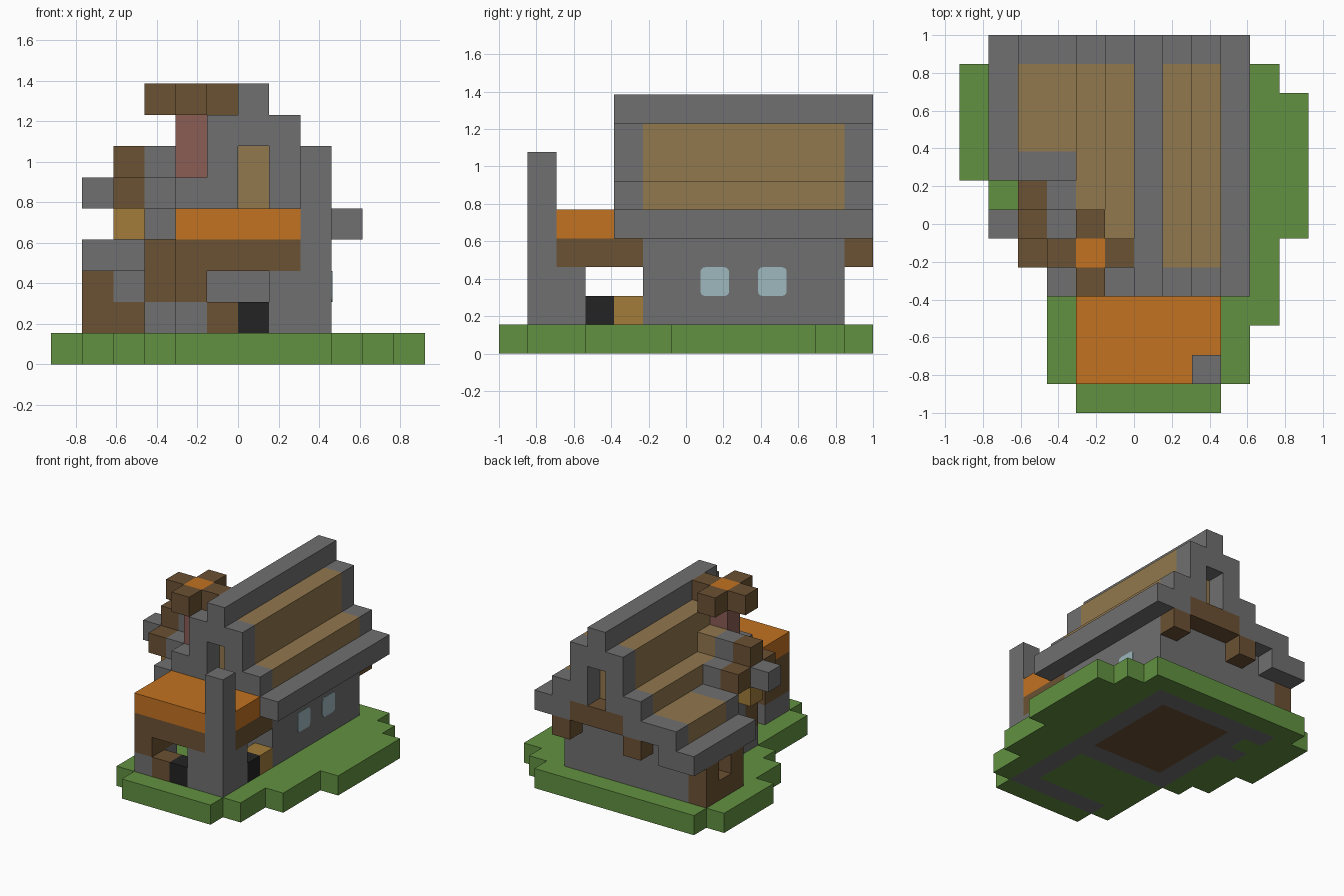
import bpy, bmesh
from mathutils import Vector

U = 2 / 13                       # edge length of one block
ORIGIN = Vector((-6, -6.5, 0))   # grid corner, in blocks

if "Cube" in bpy.data.objects:
    bpy.data.objects.remove(bpy.data.objects["Cube"], do_unlink=True)


def material(name, r, g, b):
    lin = [((c / 255 + 0.055) / 1.055) ** 2.4 for c in (r, g, b)] + [1]
    m = bpy.data.materials.new(name)
    m.use_nodes = True
    m.diffuse_color = lin
    bsdf = m.node_tree.nodes["Principled BSDF"]
    bsdf.inputs["Base Color"].default_value = lin
    bsdf.inputs["Roughness"].default_value = 0.9
    return m


grass = material("grass_green", 98, 145, 65)
stone = material("stone_grey", 112, 112, 112)
wood = material("dark_wood", 107, 81, 51)
thatch = material("tan_thatch", 146, 120, 78)
orange = material("orange", 195, 114, 33)
crate = material("yellow_wood", 162, 124, 58)
brick = material("red_brick", 138, 93, 85)
black = material("black_iron", 35, 35, 35)
glass = material("pale_glass", 158, 184, 190)

cells, parts = {}, {}


def part(name, mat, *boxes):
    """Fill boxes of blocks: (x0, x1, y0, y1, z0, z1); later parts replace earlier ones."""
    parts[name] = mat
    for x0, x1, y0, y1, z0, z1 in boxes:
        for x in range(x0, x1):
            for y in range(y0, y1):
                for z in range(z0, z1):
                    cells[x, y, z] = name


def carve(x, y, z):
    cells.pop((x, y, z), None)


# Ground with the foundation and floor set into it
part("lawn", grass, (4, 9, 0, 1, 0, 1), (3, 10, 1, 13, 0, 1), (10, 11, 3, 12, 0, 1),
     (11, 12, 6, 11, 0, 1), (2, 3, 5, 13, 0, 1), (1, 2, 6, 13, 0, 1), (0, 1, 8, 12, 0, 1))
part("foundation", stone, (8, 9, 1, 12, 0, 1), (4, 9, 1, 2, 0, 1), (3, 9, 5, 12, 0, 1),
     (2, 3, 11, 12, 0, 1), (2, 3, 9, 10, 0, 1))
part("floor", wood, (4, 8, 6, 11, 0, 1))

# House walls and side wing
part("house_walls", stone, (3, 9, 5, 12, 1, 4))
part("corner_timber", wood, (3, 4, 5, 6, 2, 4))
part("wing_wall", stone, (2, 3, 11, 12, 1, 4), (2, 3, 9, 10, 2, 4))
part("wing_timber", wood, (1, 2, 9, 12, 1, 3), (2, 3, 9, 10, 1, 2))
carve(1, 10, 2)

# Stepped roof
part("roof_thatch", thatch, (4, 9, 5, 12, 4, 6), (5, 8, 5, 12, 6, 8), (2, 4, 9, 12, 4, 5))
part("roof_eaves", stone, (9, 10, 4, 13, 4, 5), (3, 4, 4, 9, 4, 5), (1, 2, 8, 13, 3, 4))
part("roof_ridge", stone, (6, 7, 4, 13, 8, 9))
for name, y in (("front_gable", 4), ("back_gable", 12)):
    part(name, stone, (5, 8, y, y + 1, 4, 8), (4, 9, y, y + 1, 4, 6))
    for z in (5, 6):
        carve(6, y, z)
part("wing_roof_edge", stone, (2, 4, 8, 9, 4, 5), (2, 3, 8, 9, 3, 4),
     (2, 4, 12, 13, 4, 5), (2, 3, 12, 13, 3, 4))
part("back_beam", wood, (5, 8, 12, 13, 4, 5), (4, 5, 12, 13, 3, 4), (8, 9, 12, 13, 3, 4))

# Dormer with hoist beam and hanging crate
part("dormer_roof", stone, (3, 4, 5, 8, 5, 6), (3, 4, 6, 7, 6, 7))
part("dormer_thatch", thatch, (4, 5, 6, 7, 6, 7))
part("dormer_fascia", wood, (2, 3, 5, 8, 5, 6), (2, 3, 6, 7, 6, 7))
part("hoist_beam", stone, (1, 2, 6, 7, 5, 6))
part("hanging_crate", crate, (2, 3, 6, 7, 4, 5))

# Chimney with a cross-shaped cap
part("chimney", brick, (4, 5, 5, 6, 6, 8))
part("chimney_cap", wood, (3, 6, 5, 6, 8, 9), (4, 5, 4, 7, 8, 9))
part("chimney_fire", orange, (4, 5, 5, 6, 8, 9))

# Porch
part("porch_roof", orange, (4, 9, 1, 4, 4, 5))
part("porch_beams", wood, (4, 8, 1, 2, 3, 4), (8, 9, 2, 5, 3, 4), (4, 5, 2, 5, 3, 4),
     (4, 5, 1, 3, 2, 3))
part("porch_wall", stone, (7, 8, 1, 2, 1, 3), (8, 9, 2, 3, 1, 3), (4, 5, 1, 3, 1, 2))
part("porch_post", stone, (8, 9, 1, 2, 1, 7))
part("porch_bench", wood, (5, 6, 1, 2, 1, 2))
part("porch_iron_blocks", black, (6, 7, 1, 2, 1, 2), (8, 9, 3, 4, 1, 2))
part("porch_crate", crate, (8, 9, 4, 5, 1, 2))


# Turn each part into a mesh made of its exposed block faces
def build(name, mat):
    bm = bmesh.new()
    for cell in [c for c, n in cells.items() if n == name]:
        for axis in range(3):
            for side in (-1, 1):
                n = Vector((0, 0, 0))
                n[axis] = side
                if tuple(int(a + b) for a, b in zip(cell, n)) in cells:
                    continue
                a, b = Vector((0, 0, 0)), Vector((0, 0, 0))
                a[(axis + 1) % 3] = 0.5
                b[(axis + 2) % 3] = 0.5 * side
                mid = Vector(cell) + Vector((0.5, 0.5, 0.5)) + n / 2 + ORIGIN
                corners = (mid - a - b, mid + a - b, mid + a + b, mid - a + b)
                bm.faces.new([bm.verts.new(v * U) for v in corners])
    bmesh.ops.remove_doubles(bm, verts=bm.verts, dist=0.001)
    add_object(name, mat, bm)


def add_object(name, mat, bm):
    mesh = bpy.data.meshes.new(name)
    bm.to_mesh(mesh)
    bm.free()
    mesh.materials.append(mat)
    obj = bpy.data.objects.new(name, mesh)
    bpy.context.collection.objects.link(obj)
    return obj


for part_name, part_mat in parts.items():
    build(part_name, part_mat)

# Rounded window panes on the side wall
for label, y in (("front", 7), ("back", 9)):
    bm = bmesh.new()
    bmesh.ops.create_cube(bm, size=1)
    bmesh.ops.scale(bm, vec=(0.008, U, U), verts=bm.verts)
    edges = [e for e in bm.edges if abs(e.verts[0].co.x - e.verts[1].co.x) > 0.001]
    bmesh.ops.bevel(bm, geom=edges, offset=0.025, segments=3, profile=0.5, affect="EDGES")
    pane = add_object(label + "_side_window", glass, bm)
    pane.location = (Vector((9, y + 0.5, 2.5)) + ORIGIN) * U
